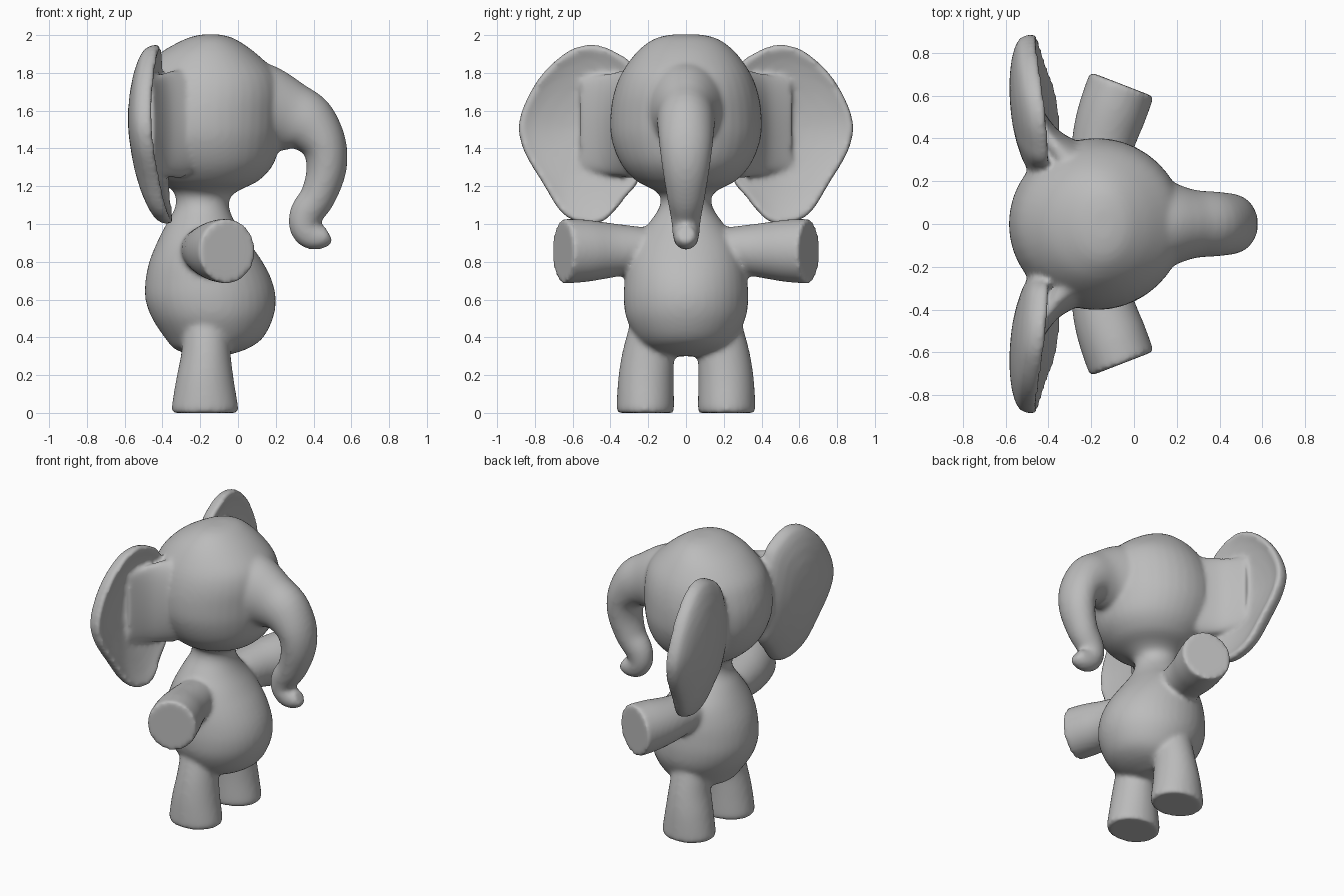
import bpy
import bmesh
import math
from mathutils import Vector

old = bpy.data.objects.get("Cube")
if old:
    bpy.data.objects.remove(old, do_unlink=True)

Y, Z = Vector((0, 1, 0)), Vector((0, 0, 1))
SIDES = 40


def spline(points, steps, closed=False):
    """Smooth curve through points of any dimension."""
    pts = [Vector(p) for p in points]
    n = len(pts)
    out = []
    for i in range(n if closed else n - 1):
        if closed:
            a, b, c, d = (pts[(i + k) % n] for k in (-1, 0, 1, 2))
        else:
            a, b, c, d = (pts[min(max(i + k, 0), n - 1)] for k in (-1, 0, 1, 2))
        for s in range(steps):
            t = s / steps
            out.append(b + (c - a) * (t / 2)
                       + (a - b * 2.5 + c * 2 - d / 2) * t ** 2
                       + (b * 1.5 - a / 2 - c * 1.5 + d / 2) * t ** 3)
    if not closed:
        out.append(pts[-1])
    return out


def skin_rings(bm, rings):
    """Bridge rings of points into a closed tube with flat caps."""
    loops = [[bm.verts.new(p) for p in ring] for ring in rings]
    n = len(loops[0])
    for lo, hi in zip(loops, loops[1:]):
        for i in range(n):
            j = (i + 1) % n
            bm.faces.new((lo[i], lo[j], hi[j], hi[i]))
    bm.faces.new(loops[0][::-1])
    bm.faces.new(loops[-1])


def tube(bm, centres, radii, side, axis=None):
    """Elliptical tube; radii are (across, along side); axis fixes the tilt."""
    path, sizes = spline(centres, 4), spline(radii, 4)
    rings = []
    for k, (c, r) in enumerate(zip(path, sizes)):
        tangent = axis or path[min(k + 1, len(path) - 1)] - path[max(k - 1, 0)]
        across = side.cross(tangent).normalized()
        angles = [math.tau * i / SIDES for i in range(SIDES)]
        rings.append([c + across * (r[0] * math.cos(a)) + side * (r[1] * math.sin(a))
                      for a in angles])
    skin_rings(bm, rings)


bm = bmesh.new()

# Belly, neck and head: height, back x, front x, half width
torso = [
    (.3, -.22, -.08, .08), (.335, -.33, .04, .2), (.395, -.385, .13, .26),
    (.5, -.455, .185, .315), (.6, -.49, .2, .33), (.7, -.49, .18, .325),
    (.8, -.47, .13, .31), (.9, -.43, .06, .275), (1, -.38, -.01, .2),
    (1.08, -.335, -.045, .145), (1.14, -.33, -.04, .135), (1.18, -.35, .01, .17),
    (1.23, -.42, .11, .265), (1.32, -.51, .19, .345), (1.45, -.57, .225, .395),
    (1.58, -.585, .235, .4), (1.7, -.565, .235, .38), (1.8, -.52, .2, .34),
    (1.9, -.42, .1, .27), (1.965, -.31, .01, .195), (1.993, -.24, -.05, .13),
    (2.004, -.18, -.11, .06),
]
tube(bm, [((b + f) / 2, 0, z) for z, b, f, w in torso],
     [((f - b) / 2, w) for z, b, f, w in torso], Y, Z)

# Trunk: x, z, radius in profile, half width
trunk = [
    (.05, 1.61, .27, .25), (.18, 1.592, .235, .195), (.28, 1.568, .188, .16),
    (.375, 1.525, .158, .152),
    (.455, 1.42, .12, .142), (.468, 1.29, .106, .125), (.425, 1.15, .094, .102),
    (.365, 1.06, .09, .085), (.35, .99, .08, .075), (.385, .943, .077, .07),
    (.44, .932, .064, .064), (.48, .95, .047, .047),
]
tube(bm, [(x, 0, z) for x, z, r, w in trunk], [(r, w) for x, z, r, w in trunk], Y)

# Ear outline: distance from the middle, height
ear_outline = spline([
    (.27, 1.82), (.36, 1.905), (.48, 1.95), (.61, 1.925), (.75, 1.81), (.845, 1.66),
    (.887, 1.52), (.857, 1.38), (.757, 1.21), (.67, 1.07), (.58, 1.01), (.48, .998),
    (.4, 1.04), (.32, 1.14), (.24, 1.25), (.2, 1.53)], 4, closed=True)
ear_middle = Vector((.54, 1.5))


def ear_ring(sign, scale, offset):
    """One scaled outline on the curved ear sheet, pushed back or forward."""
    ring = []
    for p in ear_outline:
        y, z = ear_middle + (p - ear_middle) * scale
        t = (z - ear_middle.y) * 2
        sheet = -.475 + .04 * t * t - .03 * t + .1 * (.88 - y)
        ring.append((sheet + offset, sign * y, z))
    return ring


for sign in (1, -1):
    # Ear: domed back, rolled rim, dished front
    back = [(s, -.025 - .11 * math.sqrt(1 - s * s)) for s in (.1, .3, .5, .7, .85, .95)]
    rim = [(.985, -.03), (1, -.005), (.987, .016), (.955, .024), (.91, .016)]
    front = [(s, .025 - .07 * (1 - s * s)) for s in (.82, .7, .5, .3, .1)]
    skin_rings(bm, [ear_ring(sign, s, o) for s, o in back + rim + front])

    # Ear root, flaring from the head into the dish
    tube(bm, [(-.3, sign * .28, 1.53), (-.4, sign * .41, 1.53), (-.46, sign * .56, 1.53)],
         [(.12, .29), (.055, .27), (.015, .23)], Z)

    # Arm, flat at the end
    tube(bm, [(-.18, sign * .2, .865), (-.142, sign * .4, .86),
              (-.1, sign * .53, .858), (-.056, sign * .653, .856)],
         [(.135, .115), (.15, .145), (.16, .165), (.16, .172)],
         Z, Vector((.36, sign * .93, 0)))

    # Leg, flat at the foot
    tube(bm, [(-.175, sign * .215, 0), (-.175, sign * .215, .03),
              (-.175, sign * .212, .18), (-.17, sign * .2, .32), (-.17, sign * .18, .46)],
         [(.17, .148), (.176, .152), (.152, .147), (.13, .137), (.12, .12)], Y, Z)

bmesh.ops.recalc_face_normals(bm, faces=bm.faces)
mesh = bpy.data.meshes.new("elephant_skin")
bm.to_mesh(mesh)
bm.free()
elephant = bpy.data.objects.new("elephant_skin", mesh)
bpy.context.collection.objects.link(elephant)

# Fuse the parts into one skin with soft joins
fuse = elephant.modifiers.new("fuse", "REMESH")
fuse.mode = "VOXEL"
fuse.voxel_size = .014
soften = elephant.modifiers.new("soften", "SMOOTH")
soften.factor = .5
soften.iterations = 10

bpy.ops.object.select_all(action="DESELECT")
elephant.select_set(True)
bpy.context.view_layer.objects.active = elephant
for name in ("fuse", "soften"):
    bpy.ops.object.modifier_apply(modifier=name)
bpy.ops.object.shade_smooth_by_angle(angle=math.radians(50))

# Plain grey
grey = bpy.data.materials.new("plain_grey")
grey.use_nodes = True
colour = (.5, .5, .5, 1)
grey.diffuse_color = colour
grey.node_tree.nodes["Principled BSDF"].inputs["Base Color"].default_value = colour
elephant.data.materials.clear()
elephant.data.materials.append(grey)
